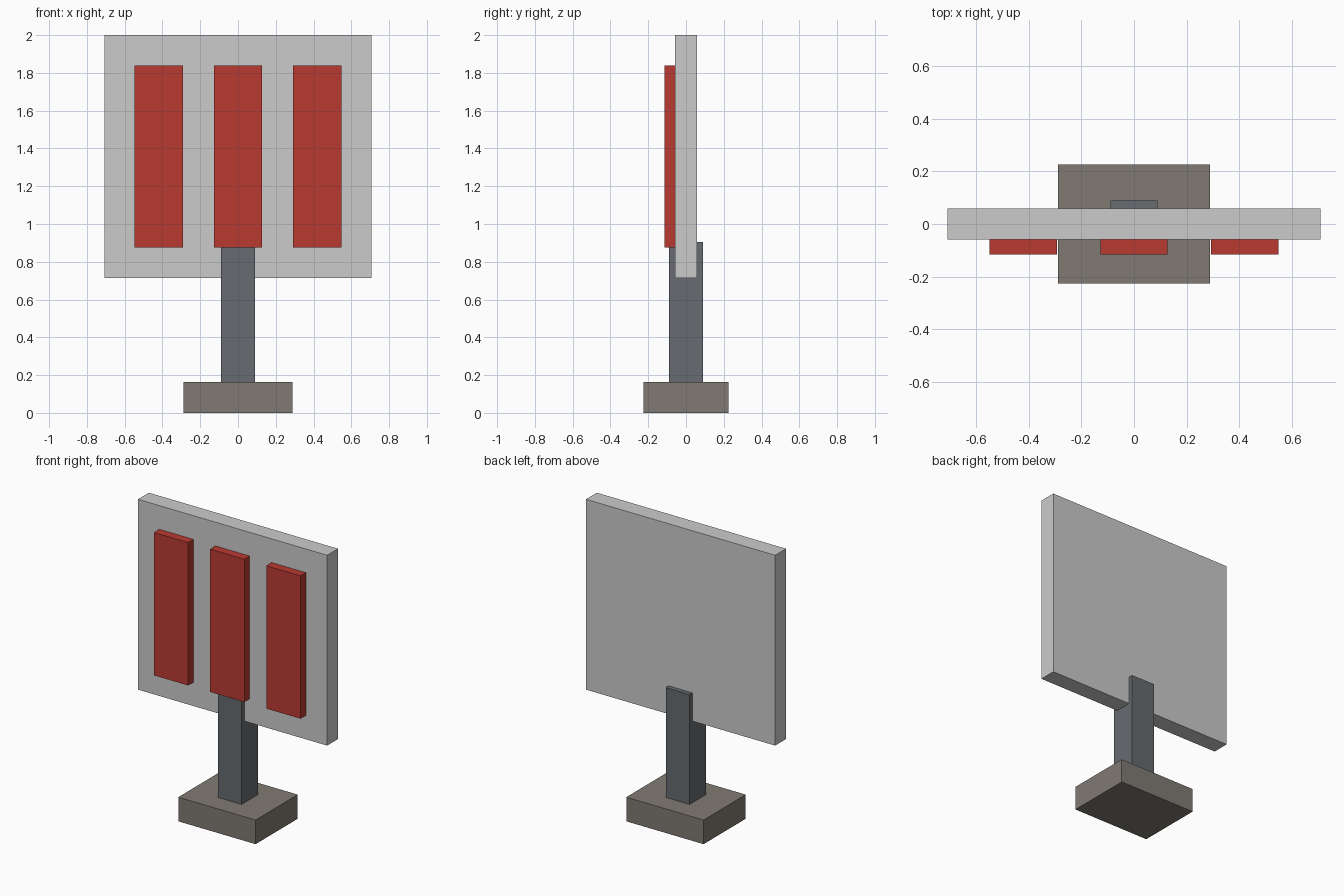
import bpy
import bmesh
from mathutils import Vector

if "Cube" in bpy.data.objects:
    bpy.data.objects.remove(bpy.data.objects["Cube"])


def material(name, color):
    mat = bpy.data.materials.new(name)
    mat.diffuse_color = (*color, 1.0)
    mat.use_nodes = True
    mat.node_tree.nodes["Principled BSDF"].inputs["Base Color"].default_value = mat.diffuse_color
    return mat


def box(name, low, high, mat):
    """Axis-aligned box between two opposite corners."""
    low, high = Vector(low), Vector(high)
    bm = bmesh.new()
    bmesh.ops.create_cube(bm, size=1.0)
    bmesh.ops.scale(bm, vec=high - low, verts=bm.verts)
    mesh = bpy.data.meshes.new(name)
    bm.to_mesh(mesh)
    bm.free()
    mesh.materials.append(mat)
    obj = bpy.data.objects.new(name, mesh)
    obj.location = (low + high) / 2
    bpy.context.collection.objects.link(obj)
    return obj


red = material("red", (0.49, 0.042, 0.032))
pale = material("pale_grey", (0.64, 0.64, 0.61))
steel = material("steel_grey", (0.135, 0.147, 0.162))
stone = material("stone_grey", (0.216, 0.195, 0.171))

# Foot and post; the post runs down inside the foot
box("base", (-0.289, -0.225, 0), (0.289, 0.225, 0.163), stone)
box("post", (-0.089, -0.089, 0.01), (0.089, 0.089, 0.905), steel)

# Upright sign board
box("board", (-0.707, -0.058, 0.714), (0.707, 0.058, 2.0), pale)

# Three raised bars on the front, seated slightly into the board
for side, x in (("left", -0.42), ("centre", 0.0), ("right", 0.42)):
    box(f"{side}_bar", (x - 0.128, -0.115, 0.875), (x + 0.128, -0.05, 1.84), red)
